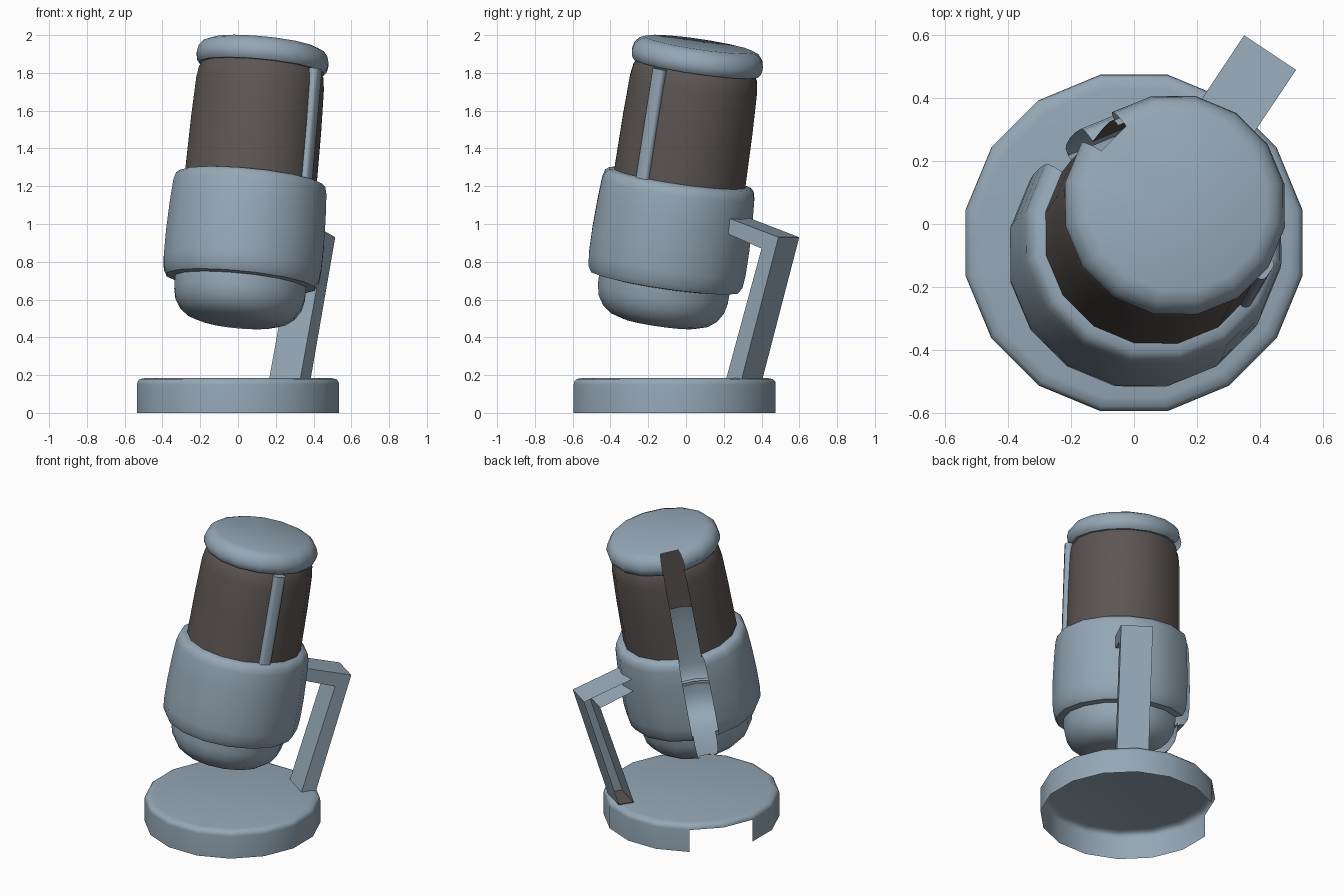
import bpy, bmesh, math
from mathutils import Matrix, Vector

if "Cube" in bpy.data.objects:
    bpy.data.objects.remove(bpy.data.objects["Cube"])

SIDES = 16
TURN = Matrix.Rotation(math.radians(-33.75), 4, 'Z')
LEAN = Matrix.Translation((0.13, 0.06, 1.875)) @ TURN @ Matrix.Rotation(math.radians(-10), 4, 'X')


def material(name, rgb):
    m = bpy.data.materials.new(name)
    m.diffuse_color = (*rgb, 1)
    m.use_nodes = True
    m.node_tree.nodes["Principled BSDF"].inputs["Base Color"].default_value = m.diffuse_color
    return m


GREY = material("blue_grey", (0.30, 0.39, 0.47))
DARK = material("dark_mesh", (0.107, 0.093, 0.087))


def finish(name, bm, mat, matrix, smooth=True):
    me = bpy.data.meshes.new(name)
    bm.to_mesh(me)
    bm.free()
    ob = bpy.data.objects.new(name, me)
    bpy.context.collection.objects.link(ob)
    me.materials.append(mat)
    me.transform(matrix)
    if smooth:
        bpy.ops.object.select_all(action='DESELECT')
        ob.select_set(True)
        bpy.context.view_layer.objects.active = ob
        bpy.ops.object.shade_smooth_by_angle(angle=math.radians(45))
    return ob


def lathe(name, profile, mat, matrix, gap, gap_radius):
    """Revolve (radius, height) points, leaving an open slot at the gap segments."""
    bm = bmesh.new()
    rings = []
    for r, z in profile:
        rings.append([bm.verts.new((r * math.cos(math.tau * j / SIDES),
                                    r * math.sin(math.tau * j / SIDES), z))
                      for j in range(SIDES)])
    for i in range(len(profile) - 1):
        mean = (profile[i][0] + profile[i + 1][0]) / 2
        for j in range(SIDES):
            if j in gap and mean > gap_radius:
                continue
            k = (j + 1) % SIDES
            bm.faces.new((rings[i][j], rings[i + 1][j], rings[i + 1][k], rings[i][k]))
    bmesh.ops.remove_doubles(bm, verts=bm.verts, dist=1e-5)
    loose = [v for v in bm.verts if not v.link_faces]
    bmesh.ops.delete(bm, geom=loose, context='VERTS')
    return finish(name, bm, mat, matrix)


# Round foot, hollow underneath, with a cable opening in its wall
lathe("base", [(0, .185), (.5, .185), (.53, .179), (.543, .165), (.545, .15), (.545, 0)],
      GREY, Matrix.Translation((0, -0.06, 0)) @ TURN, (7, 8), .544)

# Leaning microphone body, slotted along one side
lathe("cap", [(0, .08), (.29, .078), (.325, .063), (.348, .035), (.357, 0),
              (.352, -.03), (.335, -.05), (.315, -.05)], GREY, LEAN, (7,), .2)
lathe("grille", [(.32, -.05), (.337, -.08), (.346, -.14), (.353, -.35), (.357, -.66)],
      DARK, LEAN, (7,), .1)
lathe("collar", [(.355, -.64), (.385, -.645), (.405, -.662), (.415, -.70), (.423, -.82),
                 (.428, -.97), (.427, -1.10), (.42, -1.165), (.40, -1.198), (.35, -1.205)],
      GREY, LEAN, (7,), .1)
lathe("lower_bulb", [(.356, -1.19), (.354, -1.26), (.342, -1.315), (.31, -1.365), (.265, -1.40),
                     (.20, -1.42), (0, -1.43)], GREY, LEAN, (7,), .22)

# Raised bar on the side of the grille
bm = bmesh.new()
bmesh.ops.create_cube(bm, size=1)
for v in bm.verts:
    v.co = Vector((.348 + v.co.x * .05 + (.004 if v.co.z < 0 else -.004), v.co.y * .075,
                   -.375 + v.co.z * .64))
bmesh.ops.bevel(bm, geom=[e for e in bm.edges if abs(e.verts[0].co.z - e.verts[1].co.z) > .1],
                offset=.02, segments=3, profile=.5, affect='EDGES')
finish("side_bar", bm, GREY, LEAN)

# Bent support arm: a channel left open on one side
outline = [(.36, .18), (.459, .18), (.693, .93), (.365, 1.035), (.365, .95), (.585, .87)]
bm = bmesh.new()
open_side = [bm.verts.new((-.042, a, z)) for a, z in outline]
closed_side = [bm.verts.new((.156, a, z)) for a, z in outline]
bm.faces.new(closed_side)
n = len(outline)
for i in range(n):
    j = (i + 1) % n
    bm.faces.new((open_side[i], open_side[j], closed_side[j], closed_side[i]))
bmesh.ops.recalc_face_normals(bm, faces=bm.faces)
finish("support_arm", bm, GREY, TURN, smooth=False)

# Dark pad at the foot of the arm
bm = bmesh.new()
bmesh.ops.create_cube(bm, size=1)
for v in bm.verts:
    v.co = Vector((.057 + v.co.x * .19, .411 + v.co.y * .09, .186 + v.co.z * .006))
finish("foot_pad", bm, DARK, TURN, smooth=False)
